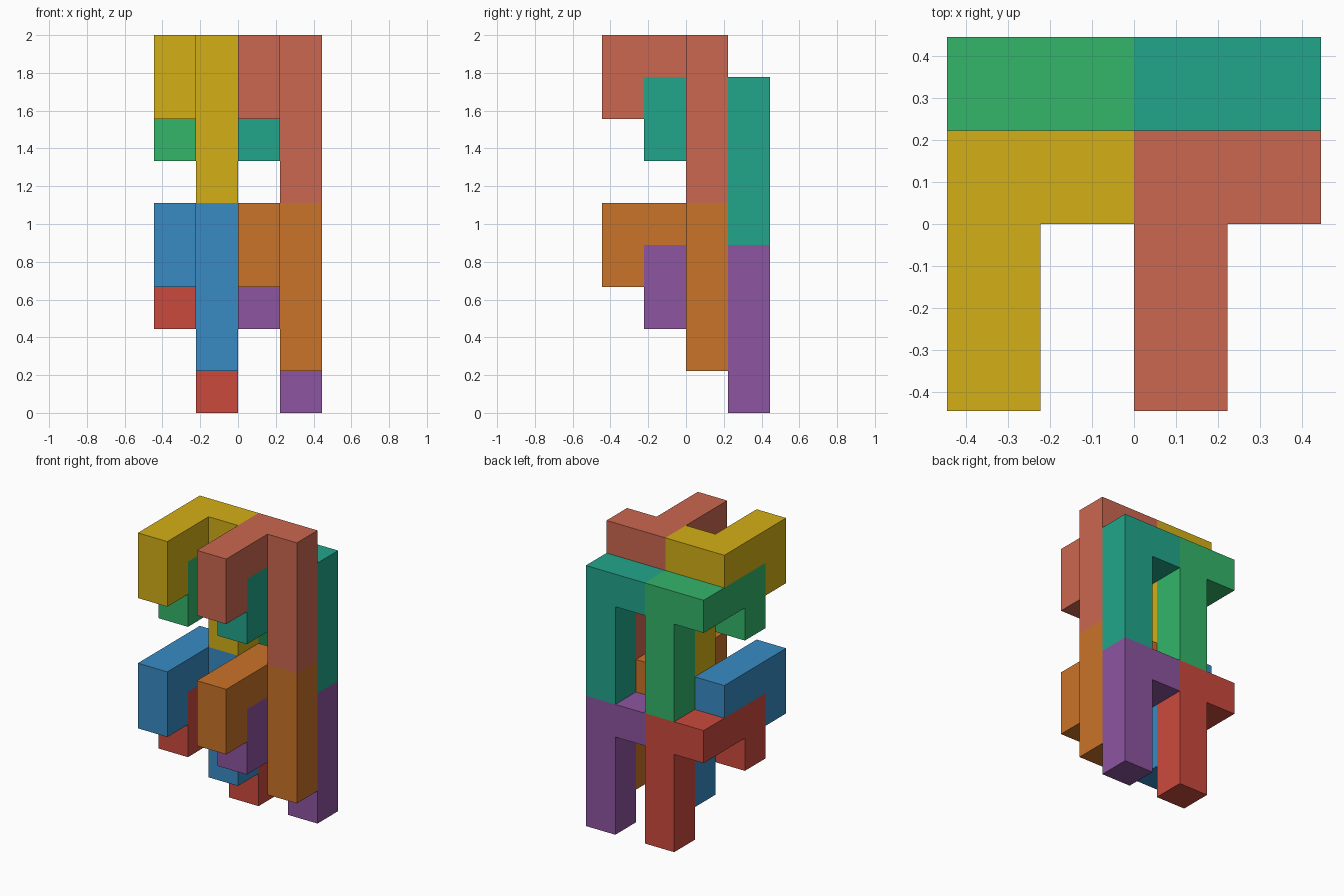
import bpy, bmesh
from mathutils import Vector

if "Cube" in bpy.data.objects:
    bpy.data.objects.remove(bpy.data.objects["Cube"])

U = 2 / 9  # edge of one cube; the stack is nine cubes tall

# Cubes of one hooked piece: short drop, arm going back, side step, long leg
HOOK = [(0, 0, 2), (0, 0, 3), (0, 1, 3), (0, 2, 3),
        (1, 2, 3), (1, 2, 2), (1, 2, 1), (1, 2, 0)]


def linear(hex_code):
    """Hex sRGB colour to linear RGBA."""
    vals = [int(hex_code[i:i + 2], 16) / 255 for i in (0, 2, 4)]
    return [v / 12.92 if v < 0.04045 else ((v + 0.055) / 1.055) ** 2.4
            for v in vals] + [1.0]


def hook_piece(name, offset, colour):
    """One solid piece: outer faces of its cubes, merged into flat faces."""
    cells = {tuple(a + b for a, b in zip(c, offset)) for c in HOOK}
    bm = bmesh.new()
    for cell in cells:
        for axis in range(3):
            for sign in (0, 1):
                near = list(cell)
                near[axis] += 2 * sign - 1
                if tuple(near) in cells:
                    continue
                corner = Vector(cell)
                corner[axis] += sign
                a, b = Vector((0, 0, 0)), Vector((0, 0, 0))
                a[(axis + 1) % 3] = 1
                b[(axis + 2) % 3] = 1
                quad = [corner, corner + a, corner + a + b, corner + b]
                if not sign:
                    quad.reverse()
                bm.faces.new([bm.verts.new(p * U) for p in quad])
    bmesh.ops.remove_doubles(bm, verts=bm.verts, dist=1e-4)
    bmesh.ops.dissolve_limit(bm, angle_limit=0.02, verts=bm.verts, edges=bm.edges)
    bmesh.ops.recalc_face_normals(bm, faces=bm.faces)
    mesh = bpy.data.meshes.new(name)
    bm.to_mesh(mesh)
    bm.free()
    mat = bpy.data.materials.new(name + "_colour")
    mat.diffuse_color = linear(colour)
    mat.use_nodes = True
    mat.node_tree.nodes["Principled BSDF"].inputs["Base Color"].default_value = mat.diffuse_color
    mesh.materials.append(mat)
    bpy.context.collection.objects.link(bpy.data.objects.new(name, mesh))


# Two tiers, each with a front and a back row of two side-by-side pieces
COLOURS = {
    ("upper", "front"): ("D4AF17", "CB6750"),
    ("upper", "back"): ("33B56A", "22A68B"),
    ("lower", "front"): ("388BC4", "CA7328"),
    ("lower", "back"): ("CB4A3D", "8D55A1"),
}
for (tier, row), pair in COLOURS.items():
    for i, side in enumerate(("left", "right")):
        back = 1 if row == "back" else 0
        z = (5 if tier == "upper" else 1) - back
        hook_piece(f"{tier}_{row}_{side}_hook", (2 * i - 2, back - 2, z), pair[i])
